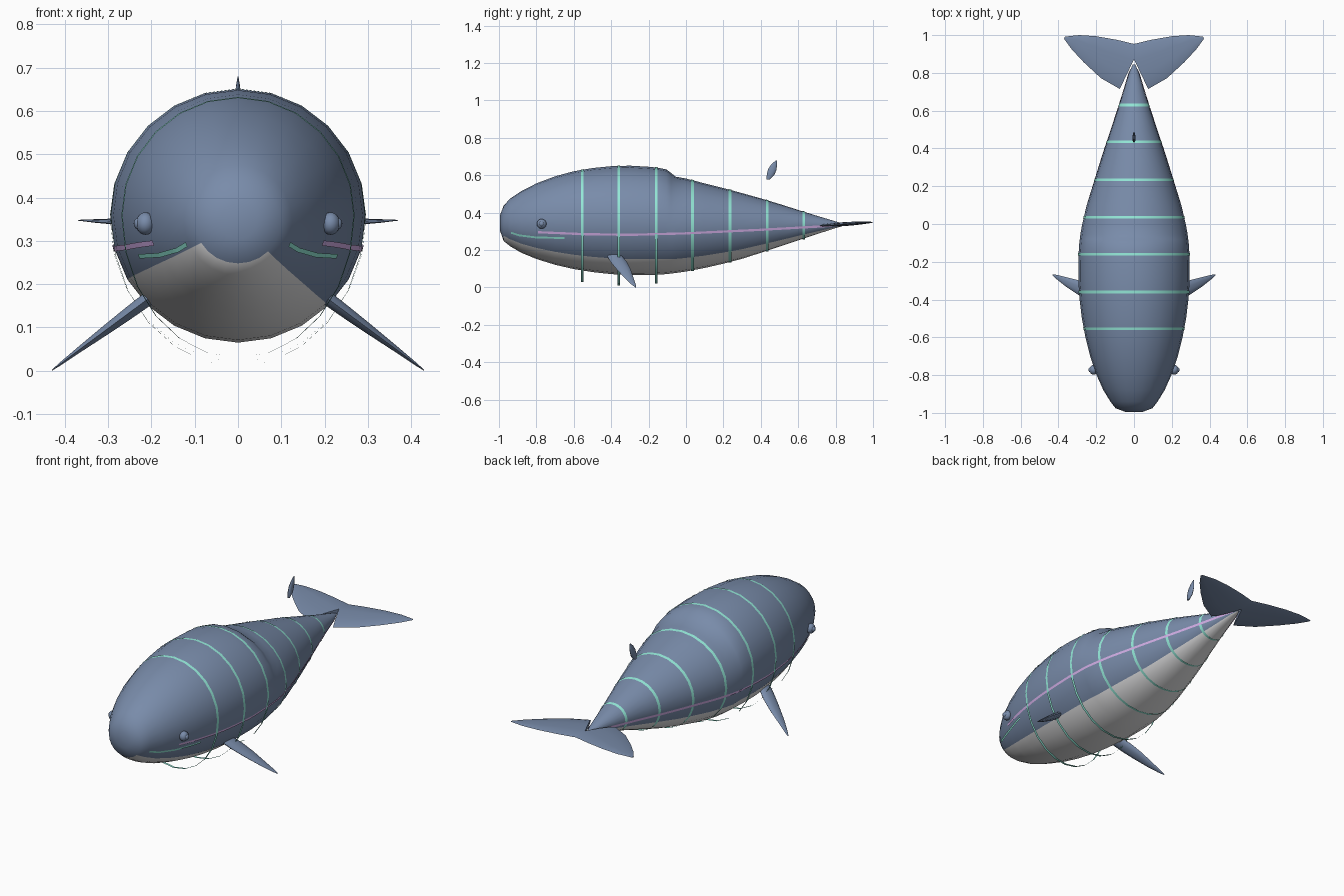
import bpy, bmesh, math
from mathutils import Vector

if "Cube" in bpy.data.objects:
    bpy.data.objects.remove(bpy.data.objects["Cube"])

SIDES = 24


def material(name, rgb):
    m = bpy.data.materials.new(name)
    m.diffuse_color = (*rgb, 1)
    m.use_nodes = True
    m.node_tree.nodes["Principled BSDF"].inputs["Base Color"].default_value = m.diffuse_color
    return m


BLUE = material("slate_blue", (0.19, 0.26, 0.40))
GREY = material("belly_white", (0.84, 0.84, 0.85))
TEAL = material("teal", (0.31, 0.85, 0.72))
LILAC = material("lilac", (0.67, 0.44, 0.82))


def make(name, verts, faces, mats, angle=50, solid=True):
    me = bpy.data.meshes.new(name)
    me.from_pydata([tuple(v) for v in verts], [], faces)
    for m in mats:
        me.materials.append(m)
    if solid:
        bm = bmesh.new()
        bm.from_mesh(me)
        bmesh.ops.recalc_face_normals(bm, faces=bm.faces)
        bm.to_mesh(me)
        bm.free()
    ob = bpy.data.objects.new(name, me)
    bpy.context.collection.objects.link(ob)
    bpy.ops.object.select_all(action='DESELECT')
    ob.select_set(True)
    bpy.context.view_layer.objects.active = ob
    bpy.ops.object.shade_smooth_by_angle(angle=math.radians(angle))
    return ob


def bridge(rings, n):
    """Quads between rings of n points, with end caps."""
    faces = [(r * n + i, r * n + (i + 1) % n, (r + 1) * n + (i + 1) % n, (r + 1) * n + i)
             for r in range(rings - 1) for i in range(n)]
    return faces + [tuple(range(n)), tuple(range((rings - 1) * n, rings * n))]


# Body stations: y, top z, bottom z, half width
PROFILE = [
    (-0.995, 0.385, 0.305, 0.045), (-0.975, 0.437, 0.248, 0.098), (-0.94, 0.475, 0.22, 0.125),
    (-0.88, 0.515, 0.185, 0.162), (-0.80, 0.556, 0.152, 0.198), (-0.70, 0.594, 0.121, 0.232),
    (-0.60, 0.621, 0.098, 0.257), (-0.50, 0.638, 0.082, 0.276), (-0.40, 0.648, 0.071, 0.288),
    (-0.30, 0.651, 0.065, 0.295), (-0.20, 0.645, 0.066, 0.295), (-0.15, 0.640, 0.068, 0.293),
    (-0.105, 0.631, 0.071, 0.290), (-0.08, 0.612, 0.074, 0.287), (-0.055, 0.592, 0.077, 0.284),
    (0.00, 0.582, 0.085, 0.274), (0.10, 0.556, 0.104, 0.250), (0.20, 0.531, 0.127, 0.218),
    (0.30, 0.504, 0.153, 0.187), (0.40, 0.476, 0.185, 0.155), (0.50, 0.446, 0.218, 0.121),
    (0.60, 0.414, 0.252, 0.088), (0.70, 0.383, 0.285, 0.056), (0.80, 0.353, 0.317, 0.026),
    (0.845, 0.339, 0.330, 0.007)]


def station(y):
    """Interpolated top, bottom and half width of the body."""
    for a, b in zip(PROFILE, PROFILE[1:]):
        if y <= b[0]:
            break
    t = (y - a[0]) / (b[0] - a[0])
    return [a[k] + t * (b[k] - a[k]) for k in (1, 2, 3)]


def section(y, gap=0.0, low=None):
    """Ring of points around the body, starting at the bottom."""
    top, bot, w = station(y)
    mid = (top + bot) / 2
    pts = []
    for i in range(SIDES):
        a = 2 * math.pi * i / SIDES
        c = -math.cos(a)
        rz = (mid - low) if (low is not None and c < -1e-6) else (top - bot) / 2 + gap
        pts.append(Vector(((w + gap) * math.sin(a), y, mid + rz * c)))
    return pts


def side_x(y, z):
    """Body surface x at a given y and z."""
    top, bot, w = station(y)
    u = (z - (top + bot) / 2) / ((top - bot) / 2)
    return w * math.sqrt(max(0, 1 - u * u))


# Body, with the belly picked by angle behind the nose cap
rings = [section(p[0]) for p in PROFILE]
body = make("body", [v for r in rings for v in r], bridge(len(rings), SIDES), [BLUE, GREY])
for f in body.data.polygons:
    r, i = divmod(f.index, SIDES)
    if 1 <= r < len(PROFILE) - 1 and (i < 3 or i >= SIDES - 4):
        f.material_index = 1

# Thin hoops around the body; the forward ones hang below the belly
for k, (y, low) in enumerate([(-0.555, 0.03), (-0.36, 0.01), (-0.16, 0.02), (0.035, 0.087),
                              (0.235, 0.132), (0.435, 0.192), (0.63, 0.257)]):
    pts = section(y - 0.007, 0.0025, low) + section(y + 0.007, 0.0025, low)
    make(f"hoop_{k + 1}", pts, bridge(2, SIDES)[:-2], [TEAL])


def side_ribbon(name, path, height, mat):
    """Strip laid on both flanks along a list of y, z points."""
    fine = []
    for (y0, z0), (y1, z1) in zip(path, path[1:]):
        fine += [(y0 + (y1 - y0) * t / 10, z0 + (z1 - z0) * t / 10) for t in range(10)]
    fine.append(path[-1])
    for side, s in (("right", 1), ("left", -1)):
        verts = []
        for y, z in fine:
            for dz in (-height / 2, height / 2):
                verts.append((s * (side_x(y, z + dz) + 0.003), y, z + dz))
        faces = [(2 * i, 2 * i + 2, 2 * i + 3, 2 * i + 1)[::s] for i in range(len(fine) - 1)]
        make(f"{name}_{side}", verts, faces, [mat], solid=False)


side_ribbon("flank_line", [(-0.79, 0.295), (-0.55, 0.285), (-0.3, 0.281), (0.0, 0.289),
                           (0.4, 0.308), (0.7, 0.325), (0.82, 0.333)], 0.012, LILAC)
side_ribbon("mouth_line", [(-0.935, 0.292), (-0.89, 0.278), (-0.8, 0.267), (-0.65, 0.264)],
            0.010, TEAL)


def fin(name, sections, normal, mirror=1):
    """Lens-shaped sections given as leading edge, trailing edge, thickness."""
    n, verts = 10, []
    for lead, trail, thick in sections:
        a, b, nrm = Vector(lead), Vector(trail), Vector(normal).normalized()
        for i in range(n):
            ang = 2 * math.pi * i / n
            p = (a + b) / 2 + (a - b) / 2 * math.cos(ang) + nrm * (thick / 2 * math.sin(ang))
            verts.append((p.x * mirror, p.y, p.z))
    return make(name, verts, bridge(len(sections), n), [BLUE], angle=60)


def fluke_z(x, y):
    return (x, y, 0.329 + 0.065 * (y - 0.7))


for side, s in (("right", 1), ("left", -1)):
    # Flippers
    fin(f"flipper_{side}", [
        ((0.20, -0.425, 0.172), (0.20, -0.345, 0.172), 0.034),
        ((0.25, -0.402, 0.135), (0.25, -0.315, 0.135), 0.030),
        ((0.30, -0.372, 0.098), (0.30, -0.296, 0.098), 0.024),
        ((0.365, -0.328, 0.050), (0.365, -0.280, 0.050), 0.014),
        ((0.41, -0.292, 0.016), (0.41, -0.269, 0.016), 0.007),
        ((0.43, -0.272, 0.001), (0.43, -0.266, 0.001), 0.002)], (0.6, 0, 0.8), s)
    # Tail flukes
    fin(f"tail_fluke_{side}", [
        (fluke_z(0.075, 0.715), fluke_z(-0.035, 0.945), 0.022),
        (fluke_z(0.175, 0.772), fluke_z(0.09, 0.975), 0.020),
        (fluke_z(0.265, 0.855), fluke_z(0.20, 0.994), 0.015),
        (fluke_z(0.33, 0.925), fluke_z(0.29, 1.0), 0.009),
        (fluke_z(0.37, 0.98), fluke_z(0.366, 0.992), 0.002)], (0, 0, 1), s)
    # Eyes
    for part, x, r in (("eye", 0.214, 0.026), ("pupil", 0.229, 0.014)):
        bpy.ops.mesh.primitive_uv_sphere_add(segments=16, ring_count=10, radius=r,
                                             location=(s * x, -0.772, 0.34))
        ob = bpy.context.object
        ob.name = f"{part}_{side}"
        ob.scale.x = 0.85
        ob.data.materials.append(BLUE)
        bpy.ops.object.shade_smooth()

# Small back fin above the tail
fin("back_fin", [
    ((0, 0.431, 0.578), (0, 0.449, 0.578), 0.010),
    ((0, 0.432, 0.605), (0, 0.472, 0.600), 0.018),
    ((0, 0.440, 0.635), (0, 0.484, 0.630), 0.015),
    ((0, 0.458, 0.660), (0, 0.487, 0.655), 0.010),
    ((0, 0.482, 0.680), (0, 0.486, 0.678), 0.002)], (1, 0, 0))
